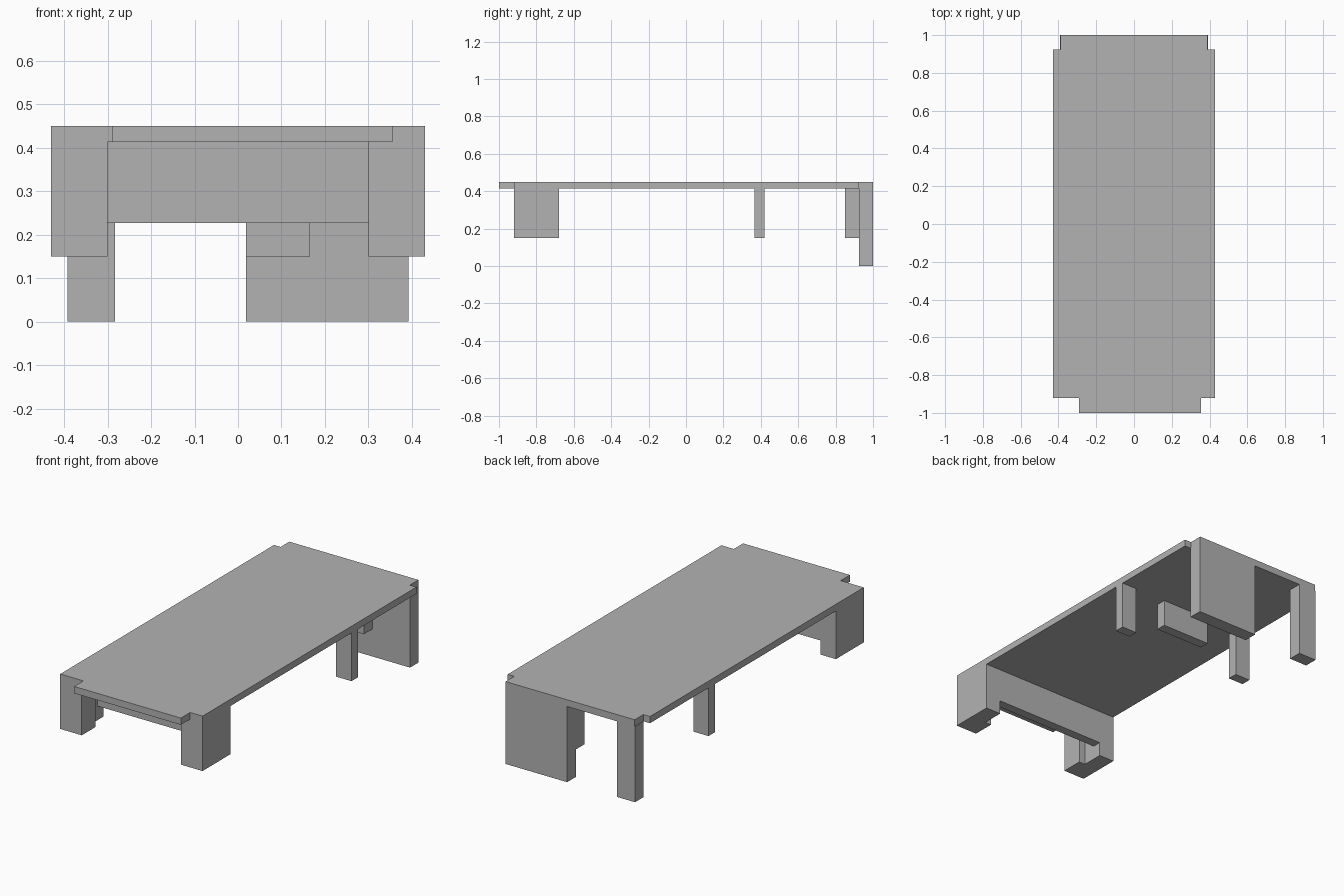
import bpy
import bmesh

if "Cube" in bpy.data.objects:
    bpy.data.objects.remove(bpy.data.objects["Cube"], do_unlink=True)

# Single plain grey
grey = bpy.data.materials.new("plain_grey")
grey.use_nodes = True
colour = (0.45, 0.45, 0.45, 1)
grey.diffuse_color = colour
grey.node_tree.nodes["Principled BSDF"].inputs["Base Color"].default_value = colour

TOP = 0.45      # upper surface
UNDER = 0.413   # underside of the slab


def prism(name, outline, z0, z1):
    """Extrude a counter-clockwise plan outline from z0 to z1."""
    bm = bmesh.new()
    base = bm.faces.new([bm.verts.new((x, y, z0)) for x, y in outline])
    result = bmesh.ops.extrude_face_region(bm, geom=[base], use_keep_orig=True)
    for v in result["geom"]:
        if isinstance(v, bmesh.types.BMVert):
            v.co.z = z1
    bmesh.ops.recalc_face_normals(bm, faces=bm.faces)
    mesh = bpy.data.meshes.new(name)
    bm.to_mesh(mesh)
    bm.free()
    mesh.materials.append(grey)
    obj = bpy.data.objects.new(name, mesh)
    bpy.context.collection.objects.link(obj)
    return obj


def block(name, x0, x1, y0, y1, z0, z1=UNDER):
    return prism(name, [(x0, y0), (x1, y0), (x1, y1), (x0, y1)], z0, z1)


# Top slab with a front lip and a narrower rear tab
prism("top_slab", [
    (-0.29, -1), (0.355, -1), (0.355, -0.92), (0.43, -0.92),
    (0.43, 0.925), (0.39, 0.925), (0.39, 1), (-0.39, 1),
    (-0.39, 0.925), (-0.43, 0.925), (-0.43, -0.92), (-0.29, -0.92)], UNDER, TOP)

# Stepped front legs and slim middle legs on both sides
for side, s in (("left", 1), ("right", -1)):
    plan = [(0.30, -0.92), (0.43, -0.92), (0.43, -0.68),
            (0.338, -0.68), (0.338, -0.80), (0.30, -0.80)]
    prism("front_leg_" + side, [(s * x, y) for x, y in plan], 0.15, UNDER)
    x0, x1 = sorted((s * 0.338, s * 0.43))
    block("middle_leg_" + side, x0, x1, 0.365, 0.42, 0.15)

# Cross pieces under the slab
block("front_beam", -0.338, 0.338, -0.73, -0.68, 0.227)
block("middle_block", -0.147, 0.147, 0.365, 0.42, 0.265)

# Rear supports: wide panel with a bracket, and a narrow leg
block("rear_panel", 0.018, 0.392, 0.925, 1, 0)
block("rear_bracket", 0.018, 0.165, 0.85, 0.925, 0.15)
block("rear_leg", -0.392, -0.283, 0.925, 1, 0)
